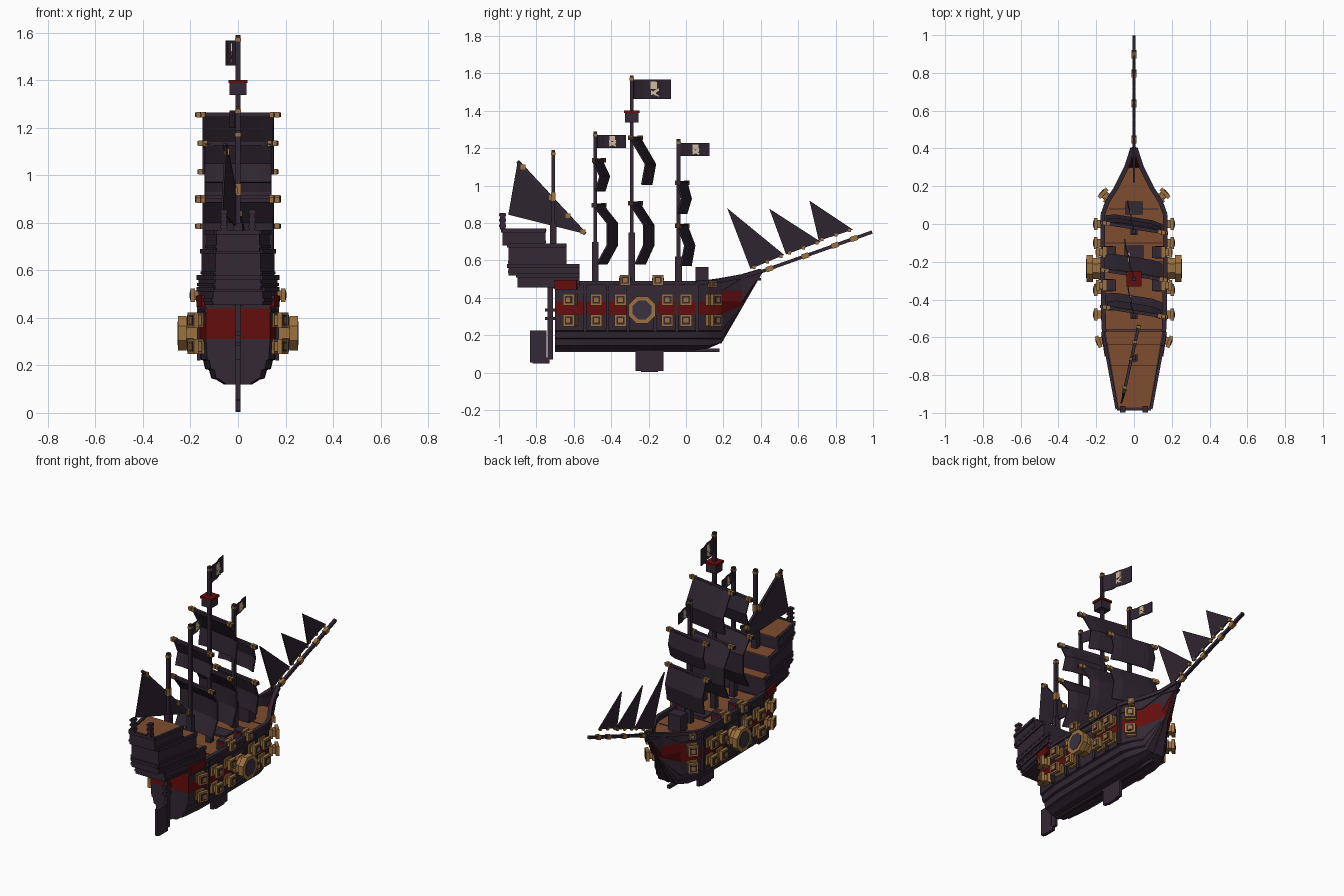
import bpy, bmesh, math
from mathutils import Vector, Matrix

if "Cube" in bpy.data.objects:
    bpy.data.objects.remove(bpy.data.objects["Cube"])


def material(name, rgb):
    m = bpy.data.materials.new(name)
    m.use_nodes = True
    m.diffuse_color = (*rgb, 1)
    m.node_tree.nodes["Principled BSDF"].inputs["Base Color"].default_value = (*rgb, 1)
    return m


DARK = material("dark wood", (.033, .021, .034))
SAIL = material("black cloth", (.028, .018, .029))
GOLD = material("old gold", (.33, .165, .05))
DECK = material("deck brown", (.21, .075, .029))
RED = material("dark red", (.13, .004, .004))
BONE = material("bone", (.62, .50, .36))
SLATE = material("muzzle grey", (.04, .032, .05))


def make(name, bm, *mats):
    bmesh.ops.recalc_face_normals(bm, faces=bm.faces)
    me = bpy.data.meshes.new(name)
    bm.to_mesh(me)
    bm.free()
    ob = bpy.data.objects.new(name, me)
    bpy.context.collection.objects.link(ob)
    for m in mats:
        me.materials.append(m)
    return ob


def box(name, center, size, mat, rot=0):
    bm = bmesh.new()
    bmesh.ops.create_cube(bm, size=1, matrix=Matrix.Translation(center)
                          @ Matrix.Rotation(rot, 4, "Z") @ Matrix.Diagonal((*size, 1)))
    return make(name, bm, mat)


def beam(name, p, q, w, mat, h=None):
    p, q = Vector(p), Vector(q)
    d = q - p
    bm = bmesh.new()
    bmesh.ops.create_cube(bm, size=1, matrix=Matrix.Translation((p + q) / 2)
                          @ d.to_track_quat("Y", "Z").to_matrix().to_4x4()
                          @ Matrix.Diagonal((w, d.length, h or w, 1)))
    return make(name, bm, mat)


def sheet(name, rows, mat, thick=.008):
    bm = bmesh.new()
    vs = [[bm.verts.new(p) for p in r] for r in rows]
    for a, b in zip(vs, vs[1:]):
        for i in range(len(a) - 1):
            bm.faces.new((a[i], a[i + 1], b[i + 1], b[i]))
    ob = make(name, bm, mat)
    mod = ob.modifiers.new("thickness", "SOLIDIFY")
    mod.thickness, mod.offset = thick, 0
    return ob


def prism(name, pts, axis_vec, mat):
    # polygon extruded along a vector
    bm = bmesh.new()
    f = bm.faces.new([bm.verts.new(p) for p in pts])
    out = bmesh.ops.extrude_face_region(bm, geom=[f])["geom"]
    bmesh.ops.translate(bm, verts=[v for v in out if isinstance(v, bmesh.types.BMVert)], vec=axis_vec)
    return make(name, bm, mat)


# Hull: stations hold y, half width, keel height and rail height
stations = [(-.7, .135, .12, .48), (-.55, .16, .12, .48), (-.3, .165, .12, .48), (.05, .165, .12, .48),
            (.12, .14, .13, .485), (.19, .095, .16, .495), (.3, .04, .36, .515), (.4, .008, .53, .545)]
levels = [(.12, .36), (.14, .56), (.145, .68), (.18, .74), (.185, .84), (.22, .89), (.225, .96),
          (.31, 1), (.38, 1), (.44, 1), (.6, 1)]
bm = bmesh.new()
sides = []
for s in (-1, 1):
    grid = []
    for y, w, lo, hi in stations:
        ring = []
        for z0, f in levels:
            z = min(max(z0, lo), hi)
            x = .008 if z0 < lo and lo > .2 else w * f
            ring.append(bm.verts.new((s * x, y, z)))
        grid.append(ring)
    sides.append(grid)
    for j, (a, b) in enumerate(zip(grid, grid[1:])):
        for i in range(len(a) - 1):
            face = bm.faces.new((a[i], b[i], b[i + 1], a[i + 1]))
            face.material_index = int(i == 7 or (i == 8 and j in (4, 5)))
L, R = sides
for i in range(len(levels) - 1):
    bm.faces.new((L[0][i], R[0][i], R[0][i + 1], L[0][i + 1])).material_index = int(i in (7, 8))
for j in range(len(stations) - 1):
    bm.faces.new((L[j][0], R[j][0], R[j + 1][0], L[j + 1][0]))
bmesh.ops.remove_doubles(bm, verts=bm.verts, dist=.0005)
bmesh.ops.dissolve_degenerate(bm, edges=bm.edges, dist=.0005)
make("hull", bm, DARK, RED)

half = [(w - .008, y) for y, w, lo, hi in stations[:-1]]
outline = half + [(-x, y) for x, y in reversed(half)]
prism("main_deck", [(x, y, .445) for x, y in outline], (0, 0, .012), DECK)
for y in (-.56, -.44, -.2, -.1, .08):
    box("deck_seam", (0, y, .458), (.3 if y < .05 else .26, .006, .004), DARK)
box("hatch", (0, -.16, .46), (.1, .09, .02), DARK)
box("foredeck_step", (0, .085, .5), (.09, .07, .13), DARK)

# Rails, wales and ribs on both sides
for s in (-1, 1):
    for a, b in zip(stations, stations[1:]):
        beam("rail", (s * a[1], a[0], a[3]), (s * b[1], b[0], b[3]), .024, DARK, .022)
        beam("wale", (s * a[1], a[0], .43 if a[0] < .3 else .5), (s * b[1], b[0], .43 if b[0] < .3 else .5), .012, DARK)
    for y in (-.54, -.42, -.31, -.165, -.05, .06):
        box("rib", (s * .165, y, .35), (.016, .018, .26), DARK)
    box("stern_red_panel", (s * .142, -.64, .47), (.045, .12, .05), RED, -s * .16)

# Keel, stem and rudder
beam("stem", (0, .18, .16), (0, .4, .54), .02, DARK)
box("keel", (0, -.26, .12), (.02, .88, .02), DARK)
box("keel_fin", (0, -.195, .07), (.02, .15, .12), DARK)
box("keel_fin_tip", (0, -.195, .018), (.02, .09, .03), DARK)
box("rudder_post", (0, -.725, .28), (.02, .03, .42), DARK)
box("rudder", (0, -.79, .14), (.02, .09, .17), DARK)
box("rudder_foot", (0, -.775, .065), (.02, .09, .03), DARK)
for z in (.29, .335):
    box("rudder_hinge", (0, -.72, z), (.026, .07, .018), DARK)


# Stern castle of stepped, tapering tiers
def half_width(y):
    return .09 + (y + .98) * .185


for y0, y1, z0, z1 in ((-.9, -.57, .455, .52), (-.95, -.57, .52, .57), (-.95, -.64, .57, .68), (-.98, -.75, .68, .76)):
    a, b = half_width(y0), half_width(y1)
    pts = [(-a, y0), (a, y0), (b, y1), (-b, y1)]
    prism("castle_tier", [(x, y, z0) for x, y in pts], (0, 0, z1 - z0), DARK)
    prism("castle_deck", [(x * .9, y * .98 - .012, z1) for x, y in pts], (0, 0, .005), DECK)
    for s in (-1, 1):
        beam("castle_rail", (s * a, y0, z1), (s * b, y1, z1), .016, DARK, .02)
        beam("castle_strake", (s * a, y0, z0 + .02), (s * b, y1, z0 + .02), .012, DARK)
    beam("castle_cross_rail", (-a, y0, z1), (a, y0, z1), .016, DARK, .02)
for s in (-1, 1):
    box("stern_lantern", (s * .06, -.98, .81), (.022, .028, .09), DARK)
    for z in (.785, .815, .845):
        box("lantern_ring", (s * .06, -.981, z), (.03, .036, .012), DARK)


# Gun ports: stepped blocks pointing outwards
def gun(name, x, y, z, ang, k, steps, turn=0, sides=4):
    for i, (d0, d1, r, mat) in enumerate(steps):
        bm = bmesh.new()
        bmesh.ops.create_cone(bm, cap_ends=True, segments=sides, radius1=r * k, radius2=r * k, depth=(d1 - d0) * k,
                              matrix=Matrix.Translation((x, y, z)) @ Matrix.Rotation(ang, 4, "Z")
                              @ Matrix.Translation(((d0 + d1) / 2 * k, 0, 0)) @ Matrix.Rotation(math.pi / 2, 4, "Y")
                              @ Matrix.Rotation(math.pi / sides, 4, "Z"))
        make(name, bm, mat)


port = [(-.01, .012, .044, GOLD), (.012, .03, .03, GOLD), (.03, .05, .045, GOLD),
        (.05, .052, .03, DARK), (.052, .054, .018, GOLD)]
great = [(-.01, .025, .066, GOLD), (.025, .055, .06, GOLD), (.055, .09, .078, GOLD), (.09, .093, .054, SLATE)]
for s in (-1, 1):
    flip = 0 if s > 0 else math.pi
    for z in (.28, .39):
        for y, x, a in ((-.61, .15, -.35), (-.48, .163, 0), (-.35, .163, 0), (-.1, .163, 0), (0, .163, 0), (.135, .135, .75)):
            gun("cannon", s * x, y, z, flip + s * a, 1, port)
    gun("great_cannon", s * .162, -.235, .335, flip, 1, great, sides=8)
    for y in (-.325, -.15):
        gun("deck_cannon", s * .155, y, .495, flip, .9, port)
        box("gun_carriage", (s * .13, y, .487), (.07, .06, .06), DARK)
        box("carriage_trim", (s * .13, y, .5), (.04, .066, .015), RED)
    gun("bow_cannon", s * .135, .135, .475, flip + s * .75, .6, port)

# Masts, yards and sails
SLANT = -.16


def square_sail(name, mast_y, prof, w):
    top = prof[0][1]
    cols = (-1, -.65, 0, .65, 1)
    sheet(name, [[(c * w, y + SLANT * c * w - .012 * (abs(c) == 1), z) for c in cols] for y, z in prof], SAIL, .01)
    e = w + .03
    y = mast_y + .02
    beam("yard", (-e, y - SLANT * e, top), (e, y + SLANT * e, top), .018, DARK)
    for c in (-.92, -.8, .8, .92):
        box("yard_band", (c * e, y + SLANT * c * e, top), (.016, .024, .024), GOLD, SLANT)


masts = [("main", -.29, 1.59, .75), ("fore", -.04, 1.25, .62), ("aft", -.485, 1.29, .7), ("mizzen", -.71, 1.19, .8)]
for n, y, top, low in masts:
    box(n + "_mast", (0, y, (top + .45) / 2), (.02, .02, top - .45), DARK)
    box(n + "_mast_foot", (0, y, (low + .45) / 2), (.036, .036, low - .45), DARK)
    box(n + "_mast_band", (0, y, top - .02), (.024, .024, .014), GOLD)
square_sail("main_topsail", -.29, ((-.262, 1.255), (-.18, 1.115), (-.2, 1.005)), .15)
square_sail("main_sail", -.29, ((-.265, .905), (-.19, .79), (-.19, .68), (-.235, .58)), .15)
square_sail("fore_topsail", -.04, ((-.01, 1.015), (.012, .93), (-.012, .85)), .14)
square_sail("fore_sail", -.04, ((-.01, .785), (.03, .68), (.01, .57)), .15)
square_sail("aft_topsail", -.485, ((-.465, 1.135), (-.425, 1.05), (-.45, .97)), .14)
square_sail("aft_sail", -.485, ((-.46, .895), (-.385, .8), (-.385, .68), (-.44, .58)), .15)

# Crow's nest
box("crows_nest", (0, -.29, 1.365), (.07, .07, .055), DARK)
box("crows_nest_rim", (0, -.29, 1.395), (.082, .082, .014), RED)

# Slanted sail on the last mast
apex, tip, heel = (-.055, -.9, 1.13), (.025, -.54, .742), (-.072, -.95, .845)
prism("mizzen_sail", (apex, tip, heel), (.008, 0, 0), SAIL)
beam("mizzen_spar", apex, tip, .016, DARK)
for t in (.08, .5, .75, .97):
    p = Vector(apex).lerp(Vector(tip), t)
    box("spar_band", p, (.024, .026, .026), GOLD)
box("spar_joint", (0, -.71, .94), (.026, .026, .045), GOLD)

# Bowsprit with three jibs
foot, end = Vector((0, .36, .525)), Vector((0, .995, .752))
beam("bowsprit", foot, end, .018, DARK)
for t in (.11, .41, .66, .82):
    beam("bowsprit_band", foot.lerp(end, t), foot.lerp(end, t + .055), .024, GOLD, .028)
for tri in (((.22, .88), (.525, .63), (.345, .555)), ((.445, .877), (.72, .70), (.535, .632)),
            ((.66, .92), (.893, .765), (.71, .705))):
    prism("jib", [(-.004, y, z) for y, z in tri], (.008, 0, 0), SAIL)
    (_, _), (y1, z1), (y2, z2) = tri
    for t in (.1, .5, .9):
        box("jib_ring", (0, y1 + (y2 - y1) * t, z1 + (z2 - z1) * t), (.014, .016, .016), GOLD)


# Flags with pale crossed emblem on both faces
def flag(y, z, length, h):
    k = h / .11
    wave = (0, -.022, -.026, -.045, -.052)
    rows = [[(wv * k, y + length * i / 4, z + dz) for i, wv in enumerate(wave)] for dz in (-h / 2, h / 2)]
    sheet("flag", rows, SAIL, .006)
    cy, cx = y + length * .52, -.027 * k
    for sgn in (-1, 1):
        beam("flag_bone", (cx, cy - .035 * k, z - .04 * k), (cx, cy + .035 * k, z + sgn * .005), .009, BONE, .009)
        beam("flag_bone", (cx, cy + .035 * k, z - .04 * k), (cx, cy - .035 * k, z + sgn * .005), .009, BONE, .009)
    box("flag_emblem", (cx, cy, z + .022 * k), (.0095, .05 * k, .042 * k), BONE)


flag(-.28, 1.515, .2, .105)
flag(-.475, 1.237, .155, .07)
flag(-.03, 1.193, .155, .07)
